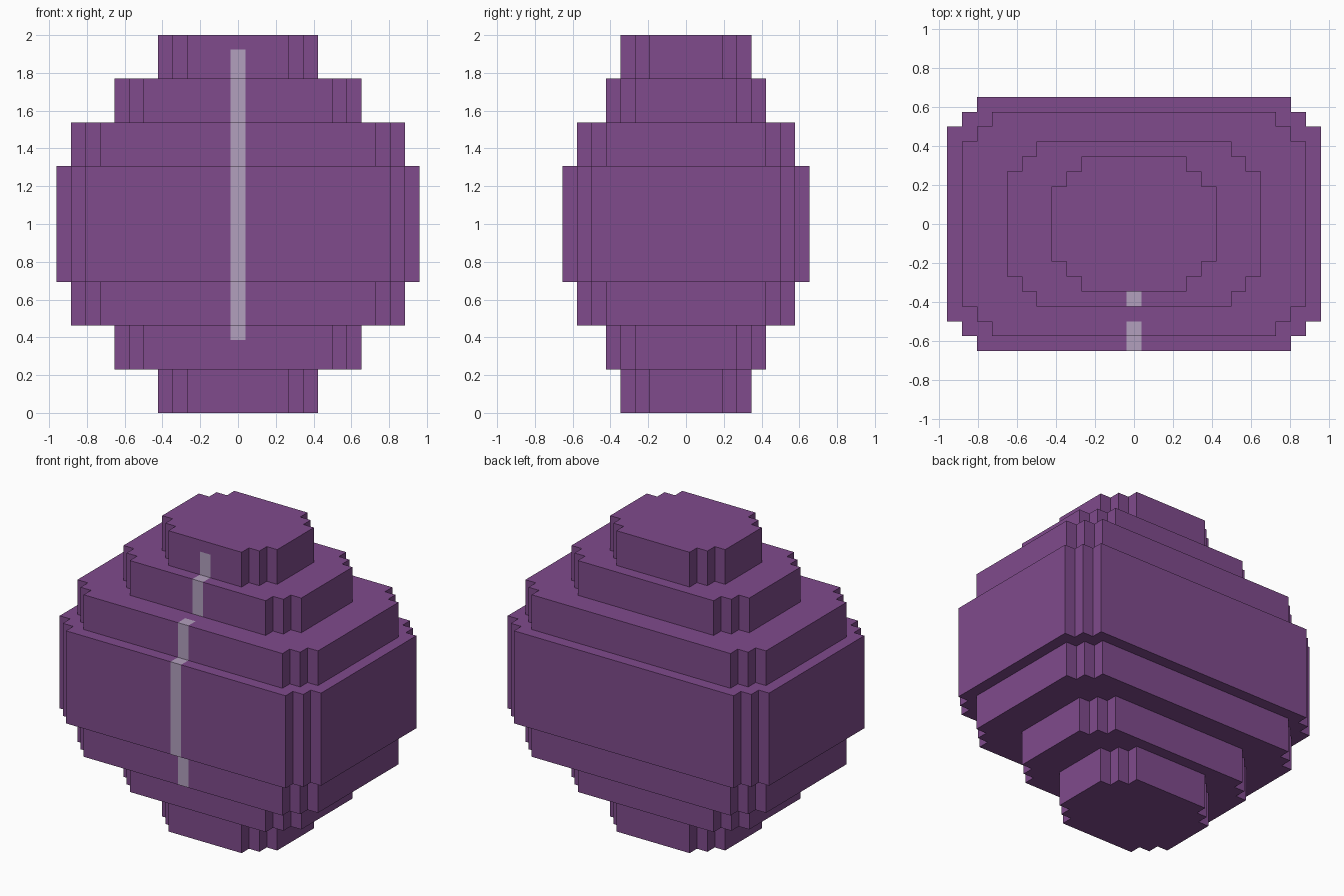
import bpy
import bmesh
from mathutils import Vector

if "Cube" in bpy.data.objects:
    bpy.data.objects.remove(bpy.data.objects["Cube"], do_unlink=True)

U = 2 / 26          # one block
HALF = 0.5 * U      # half the stripe width
Z_LOW, Z_HIGH = 5 * U, 25 * U   # stripe ends


def make_material(name, rgb):
    m = bpy.data.materials.new(name)
    m.use_nodes = True
    col = (*rgb, 1.0)
    m.diffuse_color = col
    m.node_tree.nodes["Principled BSDF"].inputs["Base Color"].default_value = col
    return m


purple = make_material("purple", (0.214, 0.070, 0.264))
lilac = make_material("pale lilac", (0.448, 0.352, 0.515))


def outline(hx, hy):
    """Rectangle with two-block stair-stepped corners, counter-clockwise."""
    q = [(hx, hy - 2), (hx - 1, hy - 2), (hx - 1, hy - 1),
         (hx - 2, hy - 1), (hx - 2, hy)]
    pts = []
    for sx, sy in ((1, 1), (-1, 1), (-1, -1), (1, -1)):
        corner = [(x * sx, y * sy) for x, y in q]
        pts += corner if sx * sy > 0 else corner[::-1]
    return pts


def cut(bm, co, no, faces=None):
    """Split faces along a plane."""
    faces = list(bm.faces) if faces is None else faces
    edges = {e for f in faces for e in f.edges}
    verts = {v for f in faces for v in f.verts}
    bmesh.ops.bisect_plane(bm, geom=list(verts) + list(edges) + list(faces),
                           dist=1e-5, plane_co=co, plane_no=no)


def in_column(f):
    c = f.calc_center_median()
    return abs(c.x) < HALF and all(abs(v.co.x) < HALF + 1e-4 for v in f.verts)


def tier(name, hx, hy, z0, z1, stripe_y):
    bm = bmesh.new()
    base = bm.faces.new([bm.verts.new((x * U, y * U, z0 * U))
                         for x, y in outline(hx, hy)])
    ext = bmesh.ops.extrude_face_region(bm, geom=[base], use_keep_orig=True)
    top = [g for g in ext["geom"] if isinstance(g, bmesh.types.BMVert)]
    bmesh.ops.translate(bm, vec=(0, 0, (z1 - z0) * U), verts=top)
    bmesh.ops.recalc_face_normals(bm, faces=bm.faces[:])

    # Cut the stripe's sides, then its ends within the stripe column
    for s in (-1, 1):
        cut(bm, Vector((s * HALF, 0, 0)), Vector((1, 0, 0)))
    for co, no in (((0, -stripe_y * U, 0), (0, 1, 0)),
                   ((0, 0, Z_LOW), (0, 0, 1)), ((0, 0, Z_HIGH), (0, 0, 1))):
        cut(bm, Vector(co), Vector(no), [f for f in bm.faces if in_column(f)])

    # Colour the stripe faces
    for f in bm.faces:
        c = f.calc_center_median()
        f.material_index = int(in_column(f) and c.y < -stripe_y * U + 1e-4
                               and Z_LOW < c.z < Z_HIGH)
    me = bpy.data.meshes.new(name)
    bm.to_mesh(me)
    bm.free()
    me.materials.append(purple)
    me.materials.append(lilac)
    ob = bpy.data.objects.new(name, me)
    bpy.context.collection.objects.link(ob)


# name, half width, half depth, bottom, top, where the stripe starts in depth
tier("base_tier", 5.5, 4.5, 0, 3, 4.5)
tier("lower_tier", 8.5, 5.5, 3, 6, 4.5)
tier("lower_shoulder", 11.5, 7.5, 6, 9, 5.5)
tier("middle_tier", 12.5, 8.5, 9, 17, 7.5)
tier("upper_shoulder", 11.5, 7.5, 17, 20, 6.5)
tier("upper_tier", 8.5, 5.5, 20, 23, 4.5)
tier("top_tier", 5.5, 4.5, 23, 26, 4.5)
